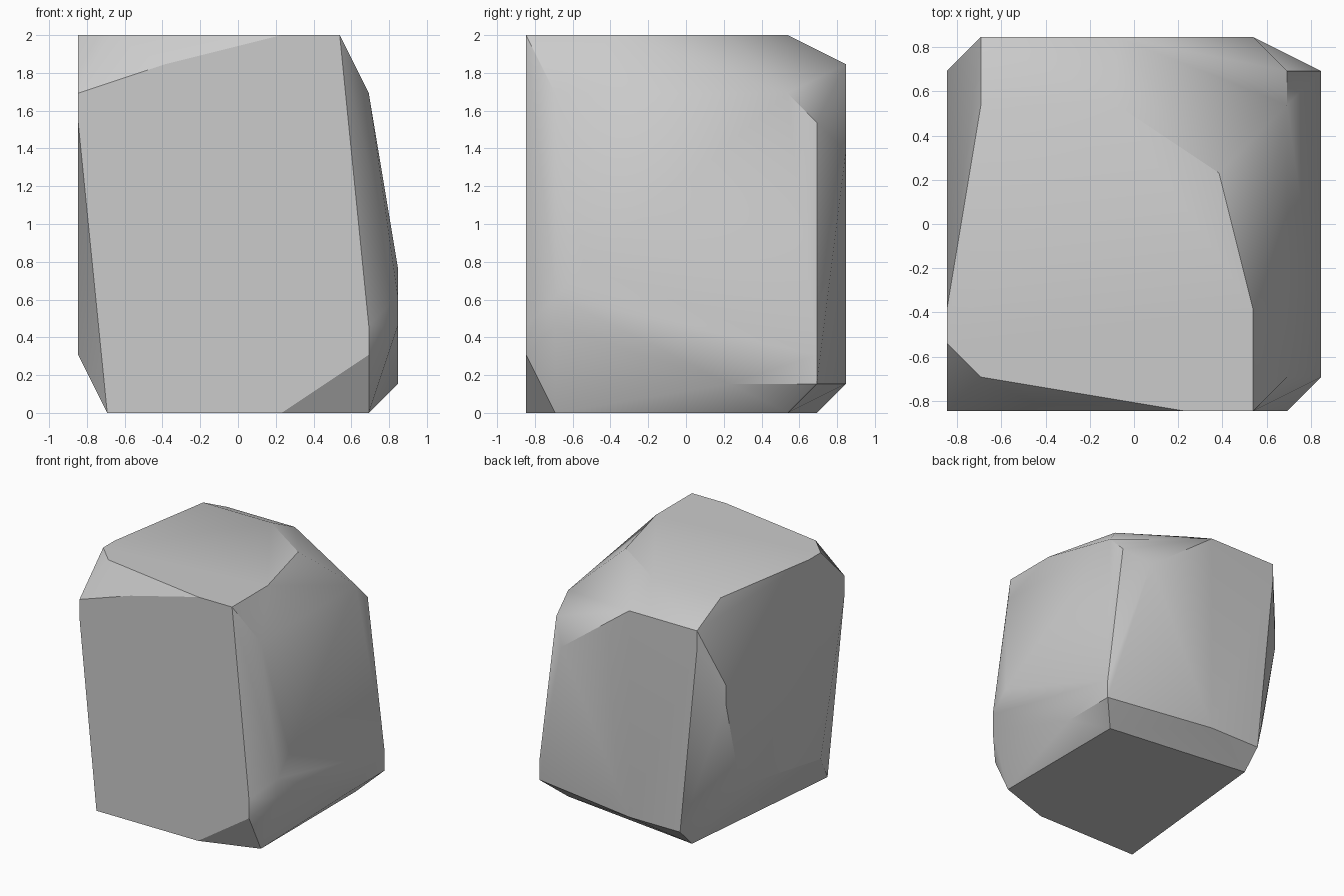
import bpy
import bmesh
import math
from mathutils import Vector

default_cube = bpy.data.objects.get("Cube")
if default_cube:
    bpy.data.objects.remove(default_cube, do_unlink=True)

# The boulder is laid out on a lattice of 11 x 11 x 13 steps
WIDTH, HEIGHT = 11, 13
STEP = 2 / HEIGHT


def facet(axis, level, outline):
    """Corners of a flat facet lying at one level along the given axis."""
    corners = []
    for pair in outline:
        corner = list(pair)
        corner.insert("xyz".index(axis), level)
        corners.append(corner)
    return corners


def to_world(corner):
    return Vector((corner[0] - WIDTH / 2, corner[1] - WIDTH / 2, corner[2])) * STEP


# Outlines of the six main facets; shared corners are listed once
front = facet("y", 0, [(1, 0), (7, 0), (10, 2), (10, 3), (9, 13),
                       (7, 13), (3, 12), (0, 11), (0, 10)])
back = facet("y", WIDTH, [(2, 1), (5, 1), (9, 9), (5, 12), (1, 12), (1, 11)])
top = facet("z", HEIGHT, [(1, 1), (9, 3), (8, 7), (5, 9), (1, 9), (0, 3), (0, 2)])
bottom = facet("z", 0, [(10, 1), (10, 9), (2, 10)])
left_side = facet("x", WIDTH, [(1, 3), (1, 4), (2, 5), (10, 2), (10, 1), (7, 1)])
right_side = facet("x", 0, [(10, 9), (10, 8), (9, 4), (8, 3), (2, 2)])

# Shoulder corners between the top and the left side
shoulder = [(10, 1, 11), (10, 9, 11), (10, 10, 10)]

# Wrap all the facets into one chiselled convex block
bm = bmesh.new()
for corner in front + back + top + bottom + left_side + right_side + shoulder:
    bm.verts.new(to_world(corner))
hull = bmesh.ops.convex_hull(bm, input=bm.verts[:])
unused = {item for key in ("geom_interior", "geom_unused") for item in hull[key]
          if isinstance(item, bmesh.types.BMVert) and not item.link_faces}
bmesh.ops.delete(bm, geom=list(unused), context="VERTS")
bmesh.ops.dissolve_limit(bm, angle_limit=math.radians(0.5),
                         verts=bm.verts[:], edges=bm.edges[:])
bmesh.ops.recalc_face_normals(bm, faces=bm.faces[:])

mesh = bpy.data.meshes.new("boulder")
bm.to_mesh(mesh)
bm.free()
boulder = bpy.data.objects.new("boulder", mesh)
bpy.context.scene.collection.objects.link(boulder)

# Plain grey stone
stone = bpy.data.materials.new("stone_grey")
stone.use_nodes = True
grey = (0.6, 0.6, 0.6, 1)
stone.diffuse_color = grey
stone.node_tree.nodes["Principled BSDF"].inputs["Base Color"].default_value = grey
mesh.materials.append(stone)

# Soft shading across shallow facets, crisp edges on the steep ones
bpy.ops.object.select_all(action="DESELECT")
boulder.select_set(True)
bpy.context.view_layer.objects.active = boulder
bpy.ops.object.shade_smooth_by_angle(angle=math.radians(30))
